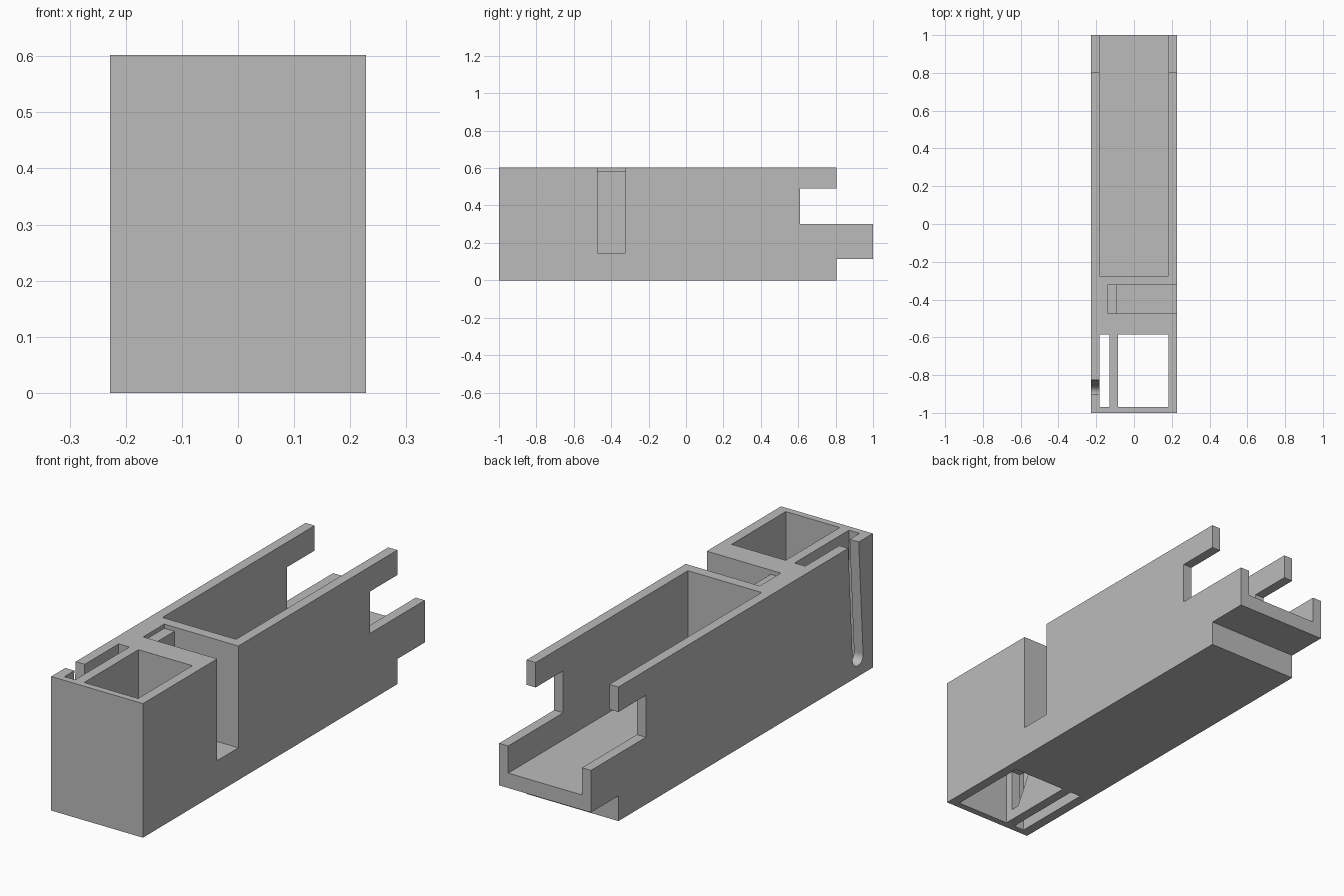
import bpy
import bmesh
from math import cos, sin, pi, atan2

# Remove the default object
default = bpy.data.objects.get("Cube")
if default:
    bpy.data.objects.remove(default, do_unlink=True)

# Single flat colour
grey = bpy.data.materials.new("plain grey")
grey.use_nodes = True
colour = (0.5, 0.5, 0.5, 1)
grey.diffuse_color = colour
grey.node_tree.nodes["Principled BSDF"].inputs["Base Color"].default_value = colour

HALF, INNER, TOP = 0.228, 0.183, 0.602


def extrude_profile(name, profile, x0, x1):
    """Extrude a side profile of (y, z) points from x0 to x1."""
    bm = bmesh.new()
    face = bm.faces.new([bm.verts.new((x0, y, z)) for y, z in profile])
    result = bmesh.ops.extrude_face_region(bm, geom=[face])
    moved = [v for v in result["geom"] if isinstance(v, bmesh.types.BMVert)]
    bmesh.ops.translate(bm, vec=(x1 - x0, 0, 0), verts=moved)
    bmesh.ops.recalc_face_normals(bm, faces=bm.faces)
    mesh = bpy.data.meshes.new(name)
    bm.to_mesh(mesh)
    bm.free()
    mesh.materials.append(grey)
    obj = bpy.data.objects.new(name, mesh)
    bpy.context.collection.objects.link(obj)
    return obj


def cut(name, profile, x0, x1):
    """Subtract an extruded profile from the body."""
    cutter = extrude_profile(name, profile, x0, x1)
    cutter.hide_render = True
    mod = body.modifiers.new(name, "BOOLEAN")
    mod.operation, mod.solver, mod.object = "DIFFERENCE", "EXACT", cutter
    bpy.context.view_layer.objects.active = body
    bpy.ops.object.modifier_apply(modifier=mod.name)
    bpy.data.objects.remove(cutter, do_unlink=True)


def box(y0, y1, z0, z1):
    return [(y0, z0), (y1, z0), (y1, z1), (y0, z1)]


# Body with stepped, notched rear end
body = extrude_profile("housing_body", [
    (-1, 0), (0.805, 0), (0.805, 0.113), (1, 0.113), (1, 0.302),
    (0.61, 0.302), (0.61, 0.49), (0.805, 0.49), (0.805, TOP), (-1, TOP)],
    -HALF, HALF)

# Long channel, open at the top and rear
cut("channel", box(-0.275, 1.1, 0.18, 0.7), -INNER, INNER)

# Front wells, open right through
cut("wide_well", box(-0.97, -0.585, -0.1, 0.7), -0.085, INNER)
cut("narrow_well", box(-0.97, -0.585, -0.1, 0.7), -INNER, -0.13)

# Cross slot with a shallow ledge at its inner end
cut("cross_slot", box(-0.473, -0.323, 0.145, 0.7), -0.09, 0.3)
cut("slot_ledge", box(-0.473, -0.323, 0.583, 0.7), -0.14, -0.08)

# Leaning side slot with a round bottom
y_low, z_low, y_high, z_high, radius = -0.894, 0.085, -0.857, 0.7, 0.037
lean = atan2(y_high - y_low, z_high - z_low)
steps = 16
arc = [(y_low + radius * cos(pi + pi * i / steps - lean),
        z_low + radius * sin(pi + pi * i / steps - lean))
       for i in range(steps + 1)]
cut("leaning_slot", arc + [(y_high + radius, z_high), (y_high - radius, z_high)],
    -0.3, -0.15)

# Tapered window in the divider between the wells
cut("divider_window", [(-0.93, 0.05), (-0.89, 0.05), (-0.81, 0.2),
                       (-0.81, 0.24), (-0.93, 0.24)], -0.15, -0.07)
